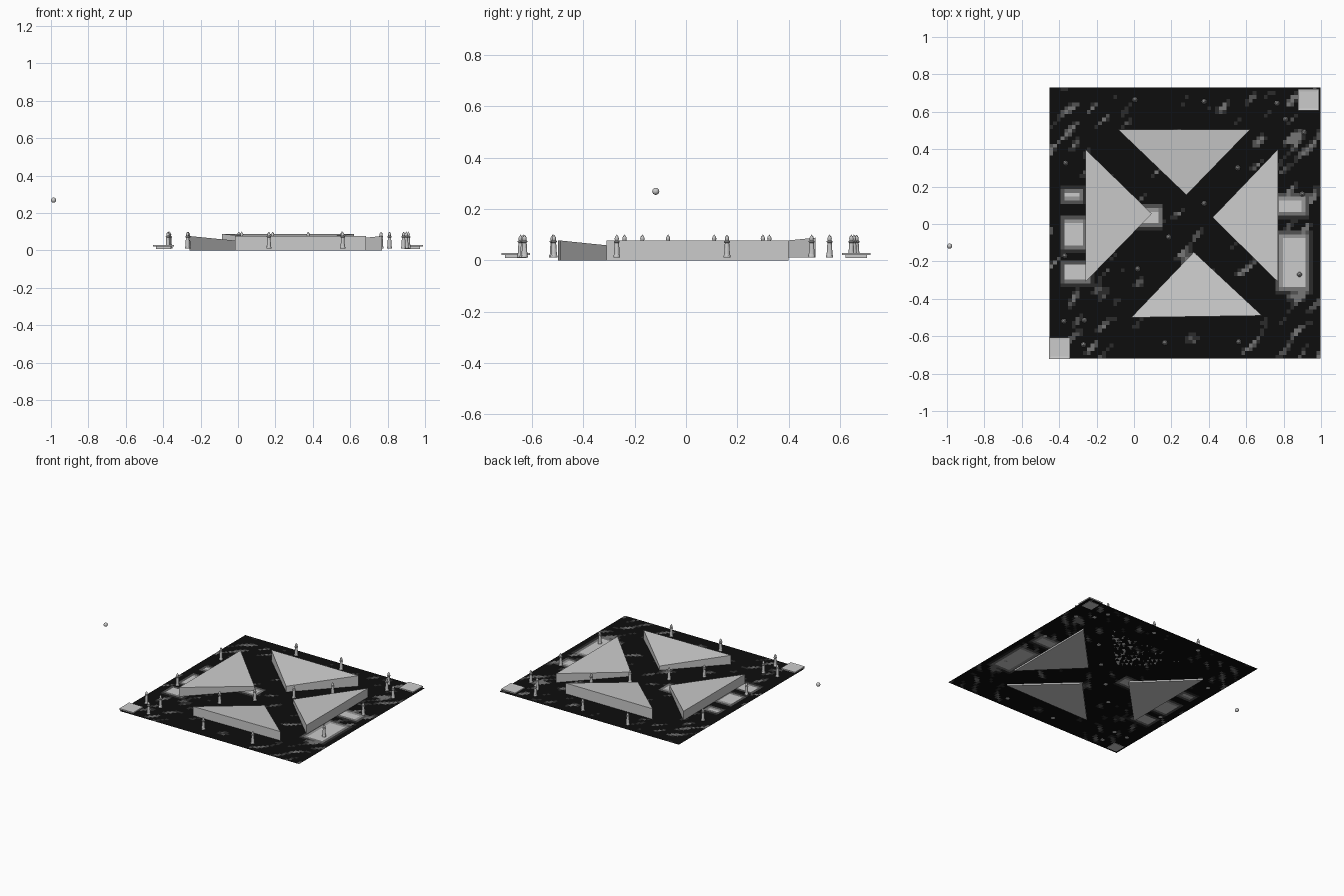
import bpy, bmesh, math
from mathutils import Vector, noise

if "Cube" in bpy.data.objects:
    bpy.data.objects.remove(bpy.data.objects["Cube"])

GROUND_Z = 0.011


def finish(name, bm, mats=(), smooth=False):
    bmesh.ops.recalc_face_normals(bm, faces=bm.faces)
    me = bpy.data.meshes.new(name)
    bm.to_mesh(me)
    bm.free()
    for m in mats:
        me.materials.append(m)
    for p in me.polygons:
        p.use_smooth = smooth
    ob = bpy.data.objects.new(name, me)
    bpy.context.collection.objects.link(ob)
    return ob


def box(bm, cx, cy, z0, z1, size):
    r = bmesh.ops.create_cube(bm, size=1)
    for v in r["verts"]:
        v.co = Vector((cx + v.co.x * size, cy + v.co.y * size,
                       z0 + (v.co.z + 0.5) * (z1 - z0)))


# Ground: flat grid, black with pale snow-like smudges in grey steps
LEVELS = 6
greys = []
for i in range(LEVELS):
    m = bpy.data.materials.new("ground_shade_%d" % i)
    g = 0.004 + 0.5 * (i / (LEVELS - 1)) ** 2
    m.diffuse_color = (g, g, g, 1)
    m.use_nodes = True
    m.node_tree.nodes["Principled BSDF"].inputs["Base Color"].default_value = m.diffuse_color
    greys.append(m)

# pale patches: centre x, centre y, half width, half height
PATCHES = [(-0.31, -0.26, 0.07, 0.05), (-0.32, -0.05, 0.06, 0.08),
           (-0.33, 0.15, 0.05, 0.03), (0.85, -0.2, 0.08, 0.15),
           (0.84, 0.1, 0.08, 0.05), (0.07, 0.04, 0.07, 0.05)]


def paleness(x, y):
    best = 0
    for cx, cy, hw, hh in PATCHES:
        d = max(abs(x - cx) - hw, abs(y - cy) - hh)
        best = max(best, 1 - max(0, d + 0.02) / 0.05)
    u, v = (x + y) * 5, (x - y) * 16
    streak = noise.noise(Vector((u, v, 3.1)))
    patch = noise.noise(Vector((x * 3, y * 3, 8.0)))
    return max(best * 0.9, min(0.55, (streak - 0.25) * 1.6 + patch * 0.5))


bm = bmesh.new()
bmesh.ops.create_grid(bm, x_segments=72, y_segments=72, size=0.725)
bmesh.ops.translate(bm, verts=bm.verts, vec=(0.272, 0.005, GROUND_Z))
for f in bm.faces:
    c = f.calc_center_median()
    f.material_index = max(0, min(LEVELS - 1, int(paleness(c.x, c.y) * LEVELS)))
finish("ground", bm, greys)


# Wedges: triangular blocks whose tops slope down to the inner corner
def wedge(name, a, b, tip, z0=0.0):
    bm = bmesh.new()
    pts = (a, b, tip)
    lo = [bm.verts.new((x, y, z0)) for x, y in pts]
    hi = [bm.verts.new((x, y, z0 + h)) for (x, y), h in zip(pts, (0.077, 0.077, 0.042))]
    bm.faces.new(lo)
    bm.faces.new(hi)
    for i in range(3):
        j = (i + 1) % 3
        bm.faces.new((lo[i], lo[j], hi[j], hi[i]))
    return finish(name, bm)


wedge("back_wedge", (-0.085, 0.505), (0.62, 0.505), (0.28, 0.155), GROUND_Z)
wedge("left_wedge", (-0.26, 0.40), (-0.26, -0.31), (0.095, 0.055))
wedge("right_wedge", (0.77, 0.40), (0.77, -0.31), (0.42, 0.035))
wedge("front_wedge", (-0.015, -0.50), (0.685, -0.49), (0.32, -0.15))

# Towers: one lathed profile (radius, height) shared by every copy
PROFILE = [(0, 0), (0.0135, 0), (0.0135, 0.008), (0.0115, 0.012), (0.0095, 0.045),
           (0.0085, 0.058), (0.0115, 0.061), (0.0115, 0.065), (0.007, 0.068),
           (0.0085, 0.074), (0.0065, 0.082), (0.003, 0.086), (0, 0.091)]
bm = bmesh.new()
vs = [bm.verts.new((r, 0, z)) for r, z in PROFILE]
es = [bm.edges.new(p) for p in zip(vs, vs[1:])]
bmesh.ops.spin(bm, geom=vs + es, cent=(0, 0, 0), axis=(0, 0, 1),
               angle=math.tau, steps=12, use_duplicate=False)
bmesh.ops.remove_doubles(bm, verts=bm.verts, dist=0.0002)
tower = finish("tower", bm)

SPOTS = [(0.005, 0.665), (0.375, 0.655), (0.765, 0.645), (0.81, 0.56), (0.91, 0.49),
         (-0.365, 0.325), (0.555, 0.30), (0.90, 0.16), (0.375, 0.11), (0.185, -0.07),
         (-0.37, -0.17), (0.02, -0.24), (0.885, -0.27), (-0.375, -0.52),
         (-0.265, -0.515), (-0.27, -0.645), (0.165, -0.635), (0.56, -0.63)]
for i, (x, y) in enumerate(SPOTS):
    ob = tower if i == 0 else bpy.data.objects.new("tower", tower.data)
    if i:
        bpy.context.collection.objects.link(ob)
    ob.location = (x, y, GROUND_Z - 0.001)

# Corner platforms: narrow foot under a wider slab with a shallow inset top
for name, cx, cy in (("front_left_platform", -0.398, -0.664),
                     ("back_right_platform", 0.932, 0.664)):
    bm = bmesh.new()
    box(bm, cx, cy, 0.020, 0.029, 0.113)
    top = max(bm.faces, key=lambda f: f.calc_center_median().z)
    bmesh.ops.inset_region(bm, faces=[top], thickness=0.016, depth=-0.002)
    box(bm, cx, cy, 0.009, 0.0205, 0.082)
    finish(name, bm)

# Floating ball off to the left
bm = bmesh.new()
bmesh.ops.create_uvsphere(bm, u_segments=24, v_segments=12, radius=0.0138)
ball = finish("ball", bm, smooth=True)
ball.location = (-0.986, -0.118, 0.269)
